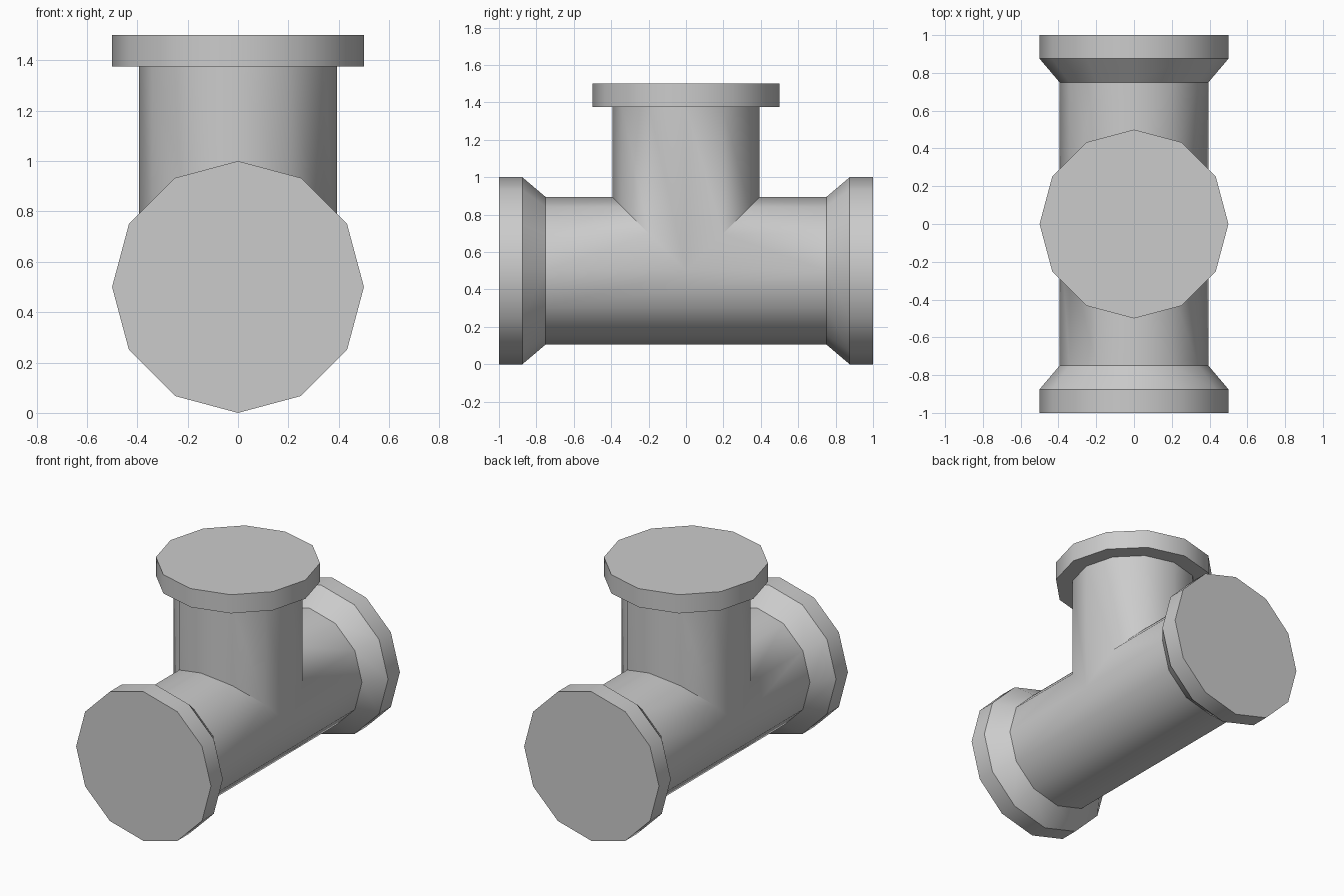
import bpy, bmesh, math

if "Cube" in bpy.data.objects:
    bpy.data.objects.remove(bpy.data.objects["Cube"])

SIDES, PIPE_R, RIM_R, AXIS_Z = 12, 0.394, 0.5, 0.5
bm = bmesh.new()


def add_arm(profile, place, mitre):
    """Capped outer end, lofted through (radius, distance) rings to a mitred inner end."""
    angles = [2 * math.pi * i / SIDES for i in range(SIDES)]
    rings = [[bm.verts.new(place(r * math.cos(a), r * math.sin(a), d)) for a in angles]
             for r, d in profile]
    rings.append([bm.verts.new(place(PIPE_R * math.cos(a), PIPE_R * math.sin(a),
                                     mitre(PIPE_R * math.sin(a)))) for a in angles])
    bm.faces.new(rings[0])
    for outer, inner in zip(rings, rings[1:]):
        for i in range(SIDES):
            j = (i + 1) % SIDES
            bm.faces.new((outer[i], outer[j], inner[j], inner[i]))


# Front and back arms with tapered collars, upper half mitred for the branch
collar = [(RIM_R, 1.0), (RIM_R, 0.875), (PIPE_R, 0.75)]
for side in (-1, 1):
    add_arm(collar, lambda u, v, d: (u, side * d, AXIS_Z + v), lambda v: max(0, v))

# Upright branch with a stepped flange
flange = [(RIM_R, 1.0), (RIM_R, 0.875), (PIPE_R, 0.875)]
add_arm(flange, lambda u, v, d: (u, v, AXIS_Z + d), abs)

# Weld the arms into one shell and remove the flat seam under the middle
bmesh.ops.remove_doubles(bm, verts=bm.verts, dist=0.0005)
seam = [e for e in bm.edges
        if all(abs(v.co.y) < 1e-4 and v.co.z < AXIS_Z + 1e-3 for v in e.verts)]
bmesh.ops.dissolve_edges(bm, edges=seam, use_verts=True)
bmesh.ops.recalc_face_normals(bm, faces=bm.faces)

mesh = bpy.data.meshes.new("pipe_tee")
bm.to_mesh(mesh)
bm.free()
tee = bpy.data.objects.new("pipe_tee", mesh)
bpy.context.collection.objects.link(tee)

# Smooth round walls, sharp rims
bpy.context.view_layer.objects.active = tee
tee.select_set(True)
bpy.ops.object.shade_smooth_by_angle(angle=math.radians(35))
